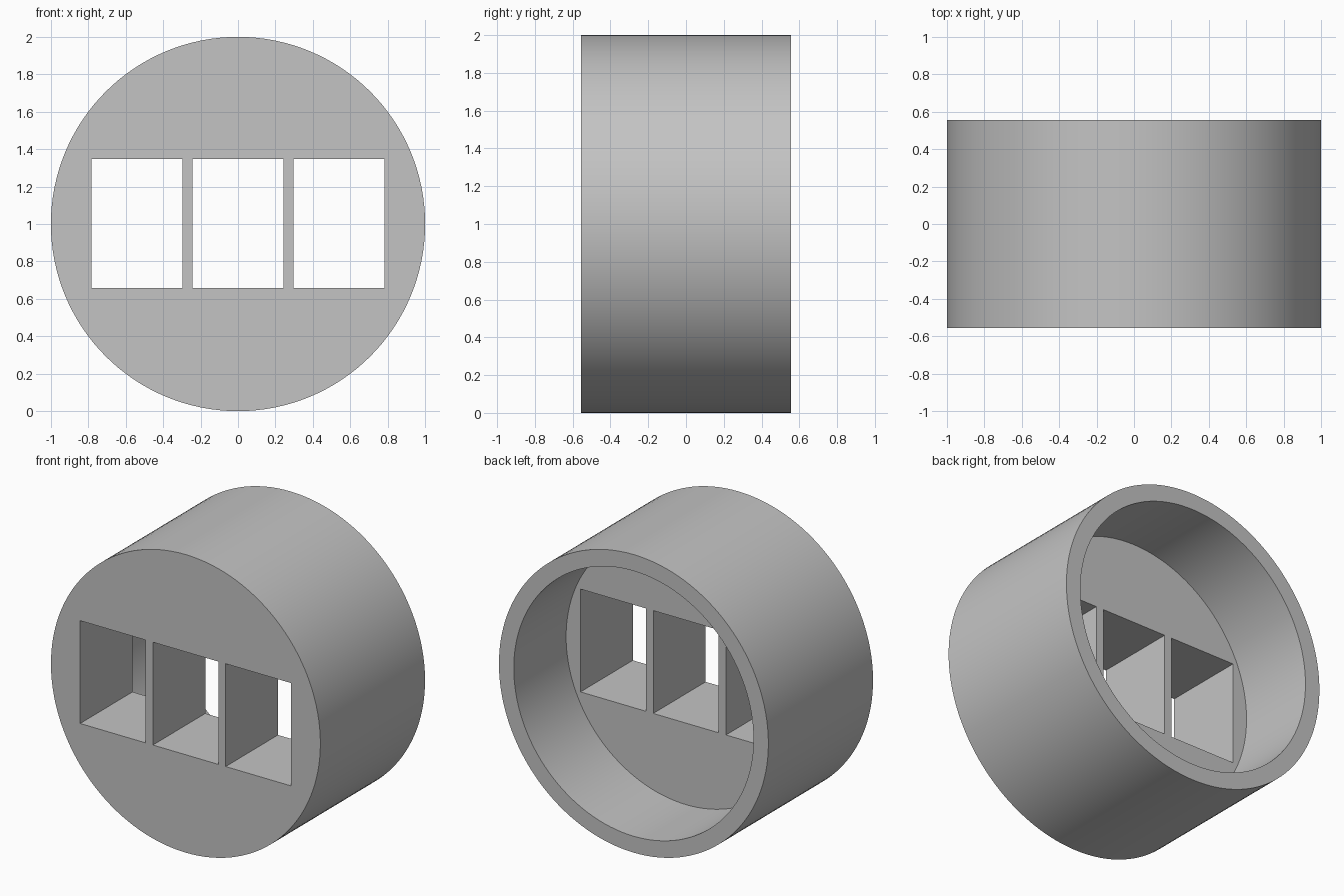
import bpy
from math import radians

if "Cube" in bpy.data.objects:
    bpy.data.objects.remove(bpy.data.objects["Cube"], do_unlink=True)

RADIUS, BORE, HALF_DEPTH = 1.0, 0.89, 0.555
WINDOW_W, WINDOW_H, PITCH = 0.486, 0.69, 0.54

grey = bpy.data.materials.new("plain grey")
grey.use_nodes = True
colour = (0.55, 0.55, 0.55, 1)
grey.diffuse_color = colour
grey.node_tree.nodes["Principled BSDF"].inputs["Base Color"].default_value = colour


def cylinder(name, radius, y0, y1):
    bpy.ops.mesh.primitive_cylinder_add(
        vertices=128, radius=radius, depth=y1 - y0,
        location=(0, (y0 + y1) / 2, RADIUS), rotation=(radians(90), 0, 0))
    ob = bpy.context.object
    ob.name = name
    ob.data.materials.append(grey)
    return ob


def box(name, x, y0, y1):
    bpy.ops.mesh.primitive_cube_add(size=1, location=(x, (y0 + y1) / 2, RADIUS + 0.002))
    ob = bpy.context.object
    ob.name = name
    ob.scale = (WINDOW_W, y1 - y0, WINDOW_H)
    ob.data.materials.append(grey)
    return ob


def cut(target, cutter):
    cutter.hide_render = True
    mod = target.modifiers.new("cut", "BOOLEAN")
    mod.operation, mod.solver, mod.object = "DIFFERENCE", "EXACT", cutter
    bpy.context.view_layer.objects.active = target
    bpy.ops.object.modifier_apply(modifier=mod.name)
    bpy.data.objects.remove(cutter, do_unlink=True)


# Round housing, solid in the front half
housing = cylinder("round_housing", RADIUS, -HALF_DEPTH, HALF_DEPTH)

# Open recess in the back half
cut(housing, cylinder("recess_cutter", BORE, 0, HALF_DEPTH + 0.1))

# Three windows through the front plate
for i in (-1, 0, 1):
    cut(housing, box("window_cutter", i * PITCH, -HALF_DEPTH - 0.1, 0.1))

# Smooth curved walls with crisp rims
bpy.ops.object.select_all(action="DESELECT")
housing.select_set(True)
bpy.context.view_layer.objects.active = housing
bpy.ops.object.shade_smooth_by_angle(angle=radians(30))
